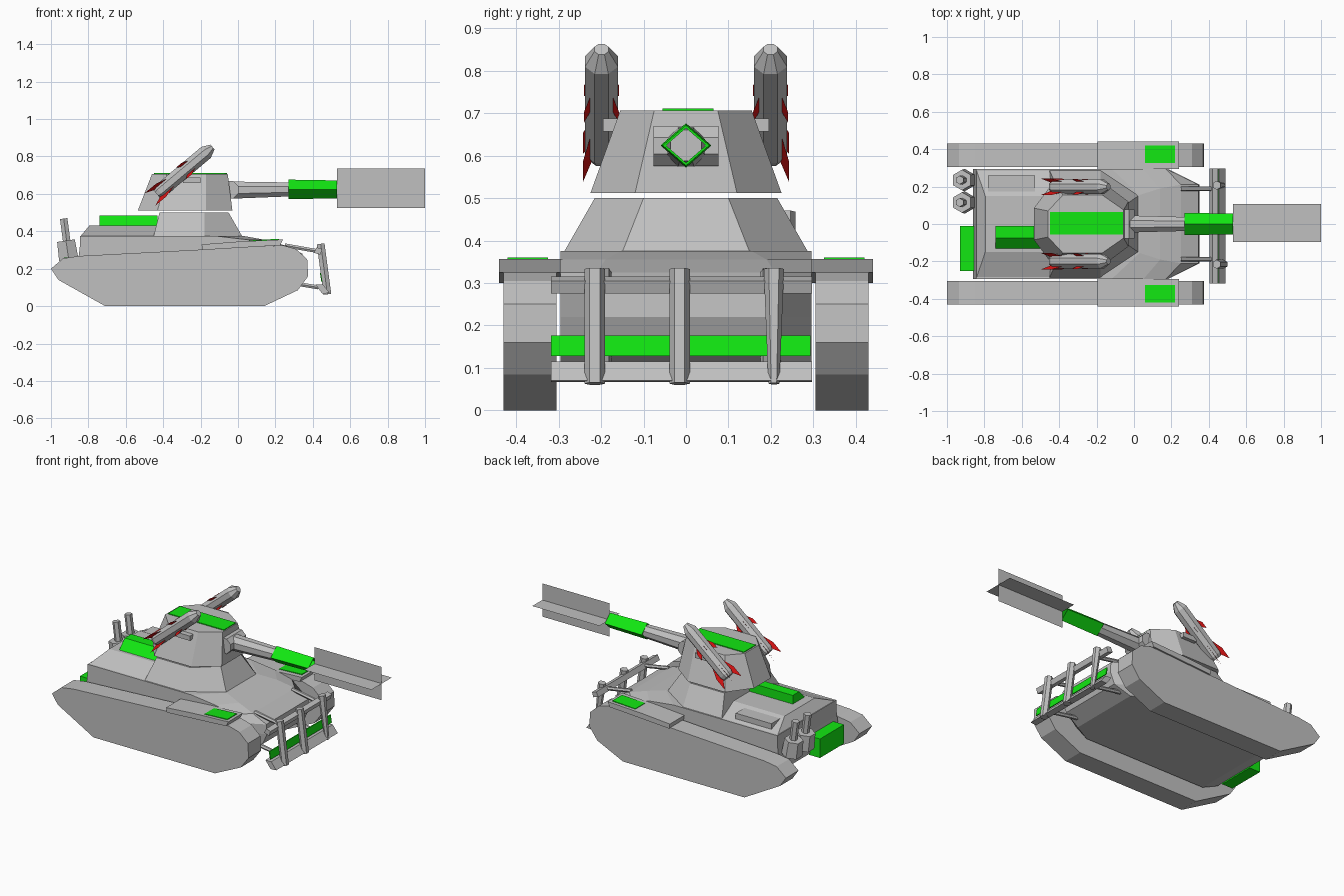
import bpy, math
from mathutils import Matrix, Vector

if "Cube" in bpy.data.objects:
    bpy.data.objects.remove(bpy.data.objects["Cube"])


def material(name, rgb):
    m = bpy.data.materials.new(name)
    m.diffuse_color = (*rgb, 1)
    m.use_nodes = True
    m.node_tree.nodes["Principled BSDF"].inputs["Base Color"].default_value = m.diffuse_color
    return m


GREY = material("armour grey", (0.53, 0.53, 0.53))
GREEN = material("bright green", (0.006, 0.8, 0.006))
RED = material("fin red", (0.65, 0.006, 0.006))


def build(name, verts, faces, mat):
    me = bpy.data.meshes.new(name)
    me.from_pydata([tuple(v) for v in verts], [], faces)
    me.materials.append(mat)
    ob = bpy.data.objects.new(name, me)
    bpy.context.collection.objects.link(ob)
    return ob


def loft(name, rings, mat, caps=True):
    """Skin a stack of counter-clockwise rings with equal point counts."""
    n = len(rings[0])
    verts = [p for r in rings for p in r]
    faces = [(k * n + i, k * n + (i + 1) % n, (k + 1) * n + (i + 1) % n, (k + 1) * n + i)
             for k in range(len(rings) - 1) for i in range(n)]
    if caps:
        faces += [tuple(reversed(range(n))), tuple(range(len(verts) - n, len(verts)))]
    return build(name, verts, faces, mat)


def prism_y(name, profile, y0, y1, mat):
    """Extrude an xz profile (clockwise) along y."""
    return loft(name, [[(x, y0, z) for x, z in profile], [(x, y1, z) for x, z in profile]], mat)


def box(name, x, y, z, mat):
    return loft(name, [[(x[0], y[0], h), (x[1], y[0], h), (x[1], y[1], h), (x[0], y[1], h)]
                       for h in z], mat)


def tube(name, a, b, r0, r1, sides, mat, turn=0.0, caps=True):
    a, b = Vector(a), Vector(b)
    q = (b - a).to_track_quat('Z', 'Y')
    ang = [turn + 2 * math.pi * i / sides for i in range(sides)]
    rings = [[c + q @ Vector((r * math.cos(t), r * math.sin(t), 0)) for t in ang]
             for c, r in ((a, r0), (b, r1))]
    return loft(name, rings, mat, caps)


def plan(z, rear, shoulder, front, w, wf):
    """Six-sided plan outline with chamfered front corners."""
    return [(rear, -w, z), (shoulder, -w, z), (front, -wf, z),
            (front, wf, z), (shoulder, w, z), (rear, w, z)]


# Tracks, fenders and their marker plates
track = [(-1, .2), (-.935, .255), (-.85, .268), (.24, .325), (.31, .305), (.37, .25),
         (.375, .16), (.32, .085), (.14, 0), (-.71, 0), (-.96, .14)]
fender = [(-.195, .33), (0, .345), (.24, .356), (.225, .325), (-.19, .3)]
for s, side in ((-1, "right"), (1, "left")):
    y = sorted((s * .305, s * .43))
    prism_y(side + "_track", track, *y, GREY)
    prism_y(side + "_fender", fender, *sorted((s * .295, s * .44)), GREY)
    plate = [(.06, .351), (.22, .36), (.22, .354), (.06, .345)]
    prism_y(side + "_fender_plate", plate, *sorted((s * .325, s * .42)), GREEN)

# Hull with tapered nose
loft("hull", [plan(.1, -.75, .1, .22, .295, .23), plan(.15, -.86, .18, .32, .295, .21),
              plan(.22, -.86, .18, .35, .295, .21), plan(.28, -.85, .18, .345, .295, .21),
              plan(.325, -.845, .17, .25, .295, .21), plan(.355, -.845, .05, .14, .295, .19),
              plan(.375, -.845, -.12, .03, .295, .155)], GREY)

# Engine deck, its boxes and rear fittings
loft("engine_deck", [plan(.37, -.845, -.41, -.4, .295, .295),
                     plan(.43, -.795, -.41, -.4, .15, .15)], GREY)
box("deck_locker", (-.78, -.53), (.15, .26), (.37, .42), GREY)
loft("green_deck_box", [[(x, -.13, .43), (x, -.01, .43), (x, -.01, .485), (x, -.075, .485)]
                        for x in (-.74, -.43)], GREEN)
box("green_rear_box", (-.93, -.855), (-.25, -.01), (.14, .26), GREEN)
for i, y in enumerate((.235, .115)):
    tube(f"exhaust_base_{i}", (-.905, y, .25), (-.92, y, .35), .06, .055, 6, GREY)
    tube(f"exhaust_pipe_{i}", (-.915, y, .34), (-.932, y, .468), .023, .023, 6, GREY)

# Turret base
loft("turret_base", [plan(.36, -.455, -.18, .03, .295, .155),
                     plan(.5, -.42, -.18, -.05, .215, .1)], GREY)


# Turret: eight-sided, sloping inwards
def turret_ring(z, pts):
    return [(x, -y, z) for x, y in pts] + [(x, y, z) for x, y in reversed(pts)]


loft("turret", [turret_ring(.512, [(-.535, .085), (-.43, .225), (-.17, .225), (-.03, .12)]),
                turret_ring(.706, [(-.46, .07), (-.38, .155), (-.17, .155), (-.055, .075)])], GREY)
box("turret_roof_plate", (-.45, -.06), (-.055, .065), (.704, .711), GREEN)

# Gun: mantlet, barrel, hollow diamond sleeve, crossed flash planes
tube("mantlet", (-.045, -.077, .623), (-.045, .077, .623), .051, .051, 8, GREY, math.pi / 8)
tube("barrel", (-.05, 0, .62), (.29, 0, .624), .05, .04, 8, GREY, math.pi / 8)
rings = []
for x, r in ((.27, .05), (.27, .06), (.53, .055), (.53, .047)):
    rings.append([(x, r, .624), (x, 0, .624 + r * .87), (x, -r, .624), (x, 0, .624 - r * .87)])
loft("barrel_sleeve", rings + [rings[0]], GREEN, caps=False)
build("muzzle_flash_upright", [(.53, .008, .525), (1, .008, .525), (1, .008, .735),
                               (.53, .008, .735)], [(0, 1, 2, 3)], GREY)
build("muzzle_flash_level", [(.53, -.095, .63), (1, -.095, .63), (1, .108, .63),
                             (.53, .108, .63)], [(0, 1, 2, 3)], GREY)

# Missiles with fins, mirrored on both turret sides
tail_fin = [(.03, .12), (.062, .03), (.062, -.045), (.03, .01)]
mid_fin = [(.03, .26), (.058, .21), (.058, .17), (.03, .2)]
for s, side in ((-1, "right"), (1, "left")):
    pose = Matrix.Translation((-.435, s * .199, .6)) @ Matrix.Rotation(math.radians(50), 4, 'Y')
    rings = [[pose @ Vector((r * math.cos(i * math.pi / 4 + math.pi / 8),
                             r * math.sin(i * math.pi / 4 + math.pi / 8), t)) for i in range(8)]
             for t, r in ((0, .034), (.02, .042), (.345, .042), (.39, .018))]
    loft(side + "_missile", rings, GREY)
    verts, faces = [], []
    for k in range(4):
        a = math.pi / 4 + k * math.pi / 2
        for fin in (tail_fin, mid_fin):
            faces.append(tuple(range(len(verts), len(verts) + 4)))
            verts += [pose @ Vector((r * math.cos(a), r * math.sin(a), t)) for r, t in fin]
    build(side + "_missile_fins", verts, faces, RED)
    box(side + "_missile_mount", (-.295, -.2), sorted((s * .13, s * .195)), (.657, .687), GREY)

# Front guard: posts, rails and green strip
for i, (y, r0) in enumerate(((-.215, .024), (-.015, .024), (.207, .013))):
    tube(f"guard_post_{i}", (.478, y, .063), (.442, y, .333), r0, .024, 6, GREY)
prism_y("guard_upper_rail", [(.405, .285), (.42, .315), (.45, .305), (.44, .275)],
        -.318, .297, GREY)
prism_y("guard_lower_rail", [(.415, .115), (.455, .115), (.49, .07), (.45, .067)],
        -.318, .297, GREY)
prism_y("guard_green_strip", [(.438, .176), (.444, .176), (.452, .128), (.446, .128)],
        -.318, .293, GREEN)
for i, y in enumerate((-.25, .25)):
    for z, x in ((.1, .43), (.295, .42)):
        tube(f"guard_bracket_{i}_{z}", (.25, y * .75, z + .03), (x, y * .75, z), .012, .012, 6, GREY)

# Make all face directions consistent
import bmesh
for ob in bpy.context.collection.objects:
    bm = bmesh.new()
    bm.from_mesh(ob.data)
    bmesh.ops.recalc_face_normals(bm, faces=bm.faces)
    bm.to_mesh(ob.data)
    bm.free()
